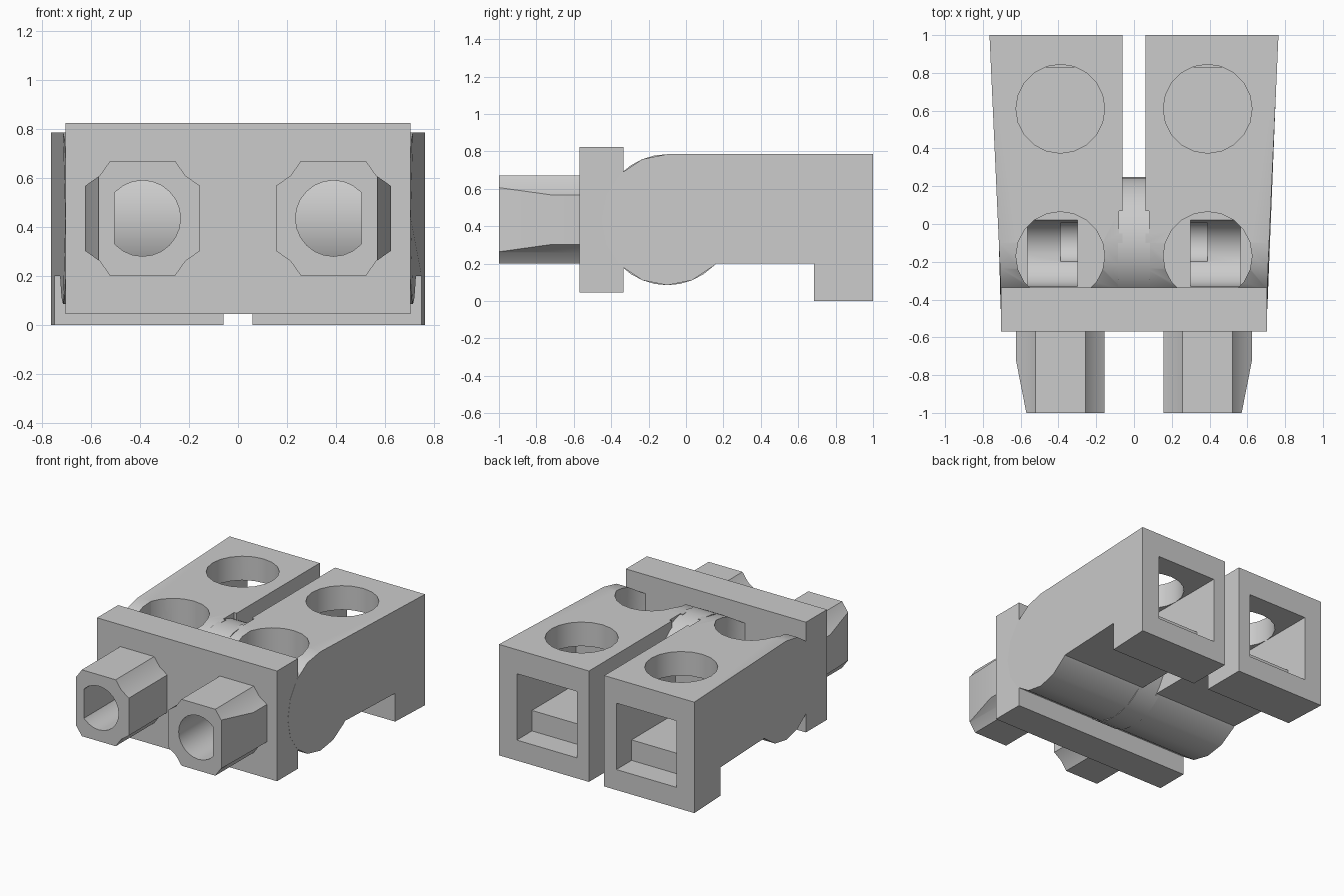
import bpy, bmesh, math

old = bpy.data.objects.get("Cube")
if old:
    bpy.data.objects.remove(old, do_unlink=True)

grey = bpy.data.materials.new("housing_grey")
grey.use_nodes = True
GREY = (0.6, 0.6, 0.6, 1)
grey.diffuse_color = GREY
grey.node_tree.nodes["Principled BSDF"].inputs["Base Color"].default_value = GREY

AXIS_Y, AXIS_Z = -0.1, 0.435   # centre of the rounded front
HOLE_X, HALF = 0.39, 0.235     # centre and half width of each channel


def ring(cx, cy, r, n, first=0, last=None):
    last = n - 1 if last is None else last
    return [(cx + r * math.cos(math.tau * i / n), cy + r * math.sin(math.tau * i / n))
            for i in range(first, last + 1)]


def rect(a, b, c, d):
    return [(a, c), (b, c), (b, d), (a, d)]


def prism(name, points, axis, start, end, shape=None, cut=None):
    """Extrude a 2D outline along an axis; optionally reshape or slice it."""
    place = {"X": lambda p, q, t: (t, p, q),
             "Y": lambda p, q, t: (p, t, q),
             "Z": lambda p, q, t: (p, q, t)}[axis]
    bm = bmesh.new()
    a = [bm.verts.new(place(p, q, start)) for p, q in points]
    b = [bm.verts.new(place(p, q, end)) for p, q in points]
    bm.faces.new(a)
    bm.faces.new(b)
    for i in range(len(a)):
        j = (i + 1) % len(a)
        bm.faces.new((a[i], a[j], b[j], b[i]))
    if shape:
        for v in bm.verts:
            shape(v.co)
    if cut:
        res = bmesh.ops.bisect_plane(bm, geom=bm.verts[:] + bm.edges[:] + bm.faces[:],
                                     plane_co=cut[0], plane_no=cut[1], clear_outer=True)
        edges = [e for e in res["geom_cut"] if isinstance(e, bmesh.types.BMEdge)]
        bmesh.ops.contextual_create(bm, geom=edges)
    bmesh.ops.recalc_face_normals(bm, faces=bm.faces)
    mesh = bpy.data.meshes.new(name)
    bm.to_mesh(mesh)
    bm.free()
    mesh.materials.append(grey)
    obj = bpy.data.objects.new(name, mesh)
    bpy.context.collection.objects.link(obj)
    return obj


def carve(obj, cutters):
    """Subtract each cutter, bake the result and remove the cutters."""
    for c in cutters:
        c.hide_render = True
        mod = obj.modifiers.new("cut", "BOOLEAN")
        mod.operation, mod.solver, mod.object = "DIFFERENCE", "EXACT", c
    graph = bpy.context.evaluated_depsgraph_get()
    mesh = bpy.data.meshes.new_from_object(obj.evaluated_get(graph))
    obj.modifiers.clear()
    obj.data = mesh
    for c in cutters:
        bpy.data.objects.remove(c, do_unlink=True)


def mirror_x(obj):
    """Make the right-hand copy of a left-hand part."""
    bm = bmesh.new()
    bm.from_mesh(obj.data)
    for v in bm.verts:
        v.co.x *= -1
    bmesh.ops.reverse_faces(bm, faces=bm.faces)
    mesh = obj.data.copy()
    bm.to_mesh(mesh)
    bm.free()
    twin = bpy.data.objects.new(obj.name.replace("left", "right"), mesh)
    bpy.context.collection.objects.link(twin)
    return twin


def flare(co):
    # outer wall widens toward the back
    if co.x > 0.3:
        co.x = max(0.706, 0.705 + 0.06 * (co.y + 0.33) / 1.33)


# Housing half: rounded front, flat top, foot at the back
side = ring(AXIS_Y, AXIS_Z, 0.35, 16, 4, 14)
side += [(0.16, 0.2), (0.685, 0.2), (0.685, 0), (1, 0), (1, 0.785)]
housing = prism("left_housing", side, "X", 0.06, 0.7, flare)

x0, x1 = HOLE_X - HALF, HOLE_X + HALF
carve(housing, [
    # screw holes
    prism("back_screw_cut", ring(HOLE_X, 0.61, HALF, 20), "Z", 0.5, 1),
    prism("front_screw_cut", ring(HOLE_X, -0.17, HALF, 20), "Z", 0.5, 1),
    # rounded clamp recess and its slot
    prism("recess_cut", ring(-0.155, 0.5, 0.175, 24), "X", 0.3, 0.565),
    prism("slot_cut", ring(-0.095, 0.38, 0.115, 24), "X", 0.3, 0.39),
    # square rear opening with a raised inner floor
    prism("channel_cut", rect(x0, x1, 0.29, 0.615), "Y", 0.34, 0.9),
    prism("opening_cut", rect(x0, x1, 0.145, 0.615), "Y", 0.83, 1.1),
    # small notch beside the centre joint
    prism("notch_cut", rect(0, 0.08, -0.05, 0.07), "Z", 0.65, 1),
])

# Nozzle: square tube with hollow corners and a tapered outer side
corner = [(0.1325, 0.235), (0.175, 0.175), (0.235, 0.1325)]
outline = []
for sx, sz in ((1, 1), (1, -1), (-1, -1), (-1, 1)):
    pts = corner if sx * sz > 0 else corner[::-1]
    outline += [(HOLE_X + sx * p, AXIS_Z + sz * q) for p, q in pts]
nozzle = prism("left_nozzle", outline, "Y", -1, -0.56,
               cut=((0.625, -0.72, 0), (0.28, -0.055, 0)))
carve(nozzle, [prism("bore_cut", ring(HOLE_X, AXIS_Z, 0.155, 24), "Y", -1.1, -0.5,
                     cut=((0.505, 0, 0), (1, 0, 0)))])

# Front plate, with the bores running into it
plate = prism("front_plate", rect(-0.705, 0.705, 0.045, 0.825), "Y", -0.57, -0.335)
carve(plate, [prism("plate_bore_cut", ring(s * HOLE_X, AXIS_Z, 0.155, 24), "Y", -0.7, -0.4,
                    cut=((s * 0.505, 0, 0), (s, 0, 0))) for s in (1, -1)])

# Round joint between the two halves
joint = prism("centre_joint", ring(AXIS_Y, AXIS_Z, 0.35, 32), "X", -0.085, 0.085)

parts = [housing, mirror_x(housing), nozzle, mirror_x(nozzle), plate, joint]

# Smooth the round surfaces and keep the corners crisp
for o in bpy.context.view_layer.objects:
    o.select_set(o in parts)
bpy.context.view_layer.objects.active = housing
bpy.ops.object.shade_smooth_by_angle(angle=math.radians(30))
